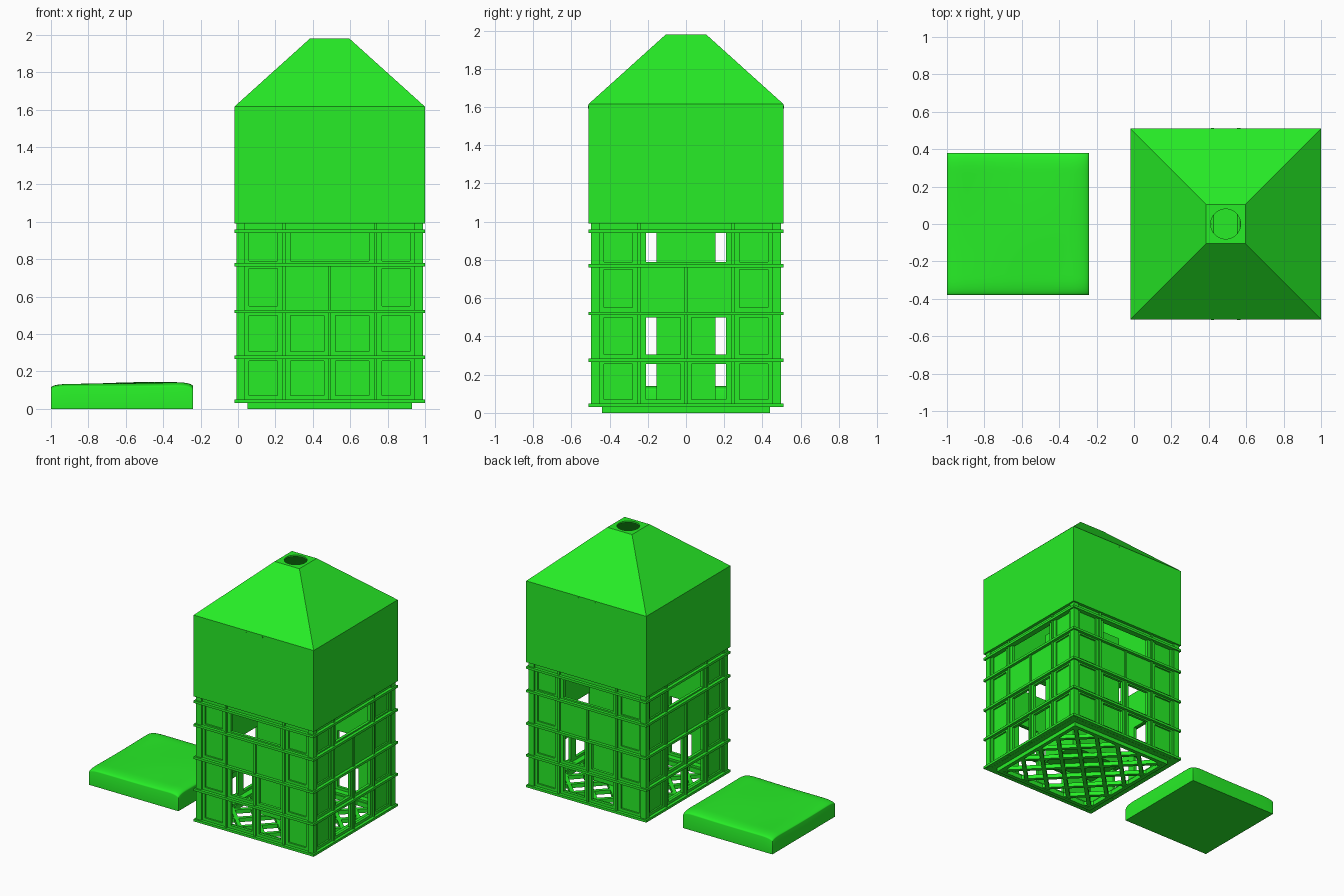
import bpy, bmesh, math
from mathutils import Matrix, Vector

if "Cube" in bpy.data.objects:
    bpy.data.objects.remove(bpy.data.objects["Cube"])

CX = 0.49  # centre of the crate in x
green = bpy.data.materials.new("green")
green.diffuse_color = (0.02, 0.85, 0.02, 1)
green.use_nodes = True
green.node_tree.nodes["Principled BSDF"].inputs["Base Color"].default_value = green.diffuse_color


def finish(name, bm):
    bmesh.ops.recalc_face_normals(bm, faces=bm.faces)
    me = bpy.data.meshes.new(name)
    bm.to_mesh(me)
    bm.free()
    ob = bpy.data.objects.new(name, me)
    bpy.context.collection.objects.link(ob)
    me.materials.append(green)
    return ob


def box(bm, lo, hi, turn=Matrix()):
    lo, hi = Vector(lo), Vector(hi)
    m = turn @ Matrix.Translation((lo + hi) / 2) @ Matrix.Diagonal((*(hi - lo), 1))
    bmesh.ops.create_cube(bm, size=1, matrix=m)


def place(angle):
    return Matrix.Translation((CX, 0, 0)) @ Matrix.Rotation(angle, 4, 'Z')


# Crate wall: local x runs along the wall, local -y faces outward
IN, BACK, PLATE, RIB, BAND = -0.465, -0.475, -0.487, -0.498, -0.51
ROWS = [(0.04, 0.275), (0.275, 0.52), (0.52, 0.77), (0.77, 0.95)]


def frame(bm, cell, hole, turn):
    u0, u1, z0, z1 = cell
    a0, a1, b0, b1 = hole
    for p0, p1, q0, q1 in ((u0, a0, z0, z1), (a1, u1, z0, z1),
                           (a0, a1, z0, b0), (a0, a1, b1, z1)):
        if p1 - p0 > 0.001 and q1 - q0 > 0.001:
            box(bm, (p0, PLATE, q0), (p1, IN, q1), turn)


def crate_wall(name, angle):
    t = place(angle)
    bm = bmesh.new()
    for r, (z0, z1) in enumerate(ROWS):
        b0, b1 = z0 + 0.03, z1 - 0.02
        if r == 3:
            b0, b1 = 0.79, 0.945
        for s in (-1, 1):
            # outer columns: recessed closed panels
            u0, u1 = sorted((s * 0.245, s * 0.465))
            a0, a1 = sorted((s * 0.28, s * 0.43))
            frame(bm, (u0, u1, z0, z1), (a0, a1, b0, b1), t)
            box(bm, (a0, BACK, b0), (a1, IN, b1), t)
            # lower inner columns: open windows
            if r < 2:
                u0, u1 = sorted((0, s * 0.245))
                a0, a1 = sorted((s * 0.03, s * 0.21))
                frame(bm, (u0, u1, z0, z1), (a0, a1, b0, b1), t)
    # solid band and handle opening
    box(bm, (-0.245, PLATE, 0.52), (0.245, IN, 0.77), t)
    frame(bm, (-0.245, 0.245, 0.77, 0.95), (-0.21, 0.21, 0.79, 0.945), t)
    box(bm, (-0.47, PLATE, 0.95), (0.47, IN, 1.0), t)
    # upright ribs
    for u in (-0.46, -0.245, 0.245, 0.46):
        box(bm, (u - 0.008, RIB, 0.03), (u + 0.008, IN, 1.0), t)
    box(bm, (-0.008, RIB, 0.03), (0.008, IN, 0.77), t)
    # horizontal ribs
    for z in (0.04, 0.275, 0.52, 0.77, 0.95, 1.0):
        box(bm, (-0.51, BAND, z - 0.009), (0.51, IN, z + 0.009), t)
    # corner post
    box(bm, (-0.498, -0.498, 0.03), (-0.46, -0.46, 1.0), t)
    finish(name, bm)


for i, side in enumerate(("front", "right", "back", "left")):
    crate_wall("crate_wall_" + side, i * math.pi / 2)

# Crate floor: rim plus diagonal lattice
bm = bmesh.new()
for i in range(4):
    t = place(i * math.pi / 2)
    box(bm, (-0.44, -0.44, 0), (0.44, -0.41, 0.035), t)
    box(bm, (-0.48, -0.48, 0.03), (0.48, -0.42, 0.05), t)
for s in (-1, 1):
    t = place(s * math.pi / 4)
    for k in range(-4, 5):
        d = k * 0.14
        h = 0.43 * math.sqrt(2) - abs(d) - 0.01
        box(bm, (-h, d - 0.014, 0.005), (h, d + 0.014, 0.035), t)
finish("crate_floor", bm)

# Block standing inside the crate
bm = bmesh.new()
box(bm, (0.27, -0.155, 0.036), (0.71, 0.155, 1.1))
finish("inner_block", bm)

# Hood: square rings closing onto a round vent
bm = bmesh.new()
N = 32


def ring(r, z, square=True):
    vs = []
    for i in range(N):
        c, s = math.cos(math.tau * i / N), math.sin(math.tau * i / N)
        k = r / max(abs(c), abs(s)) if square else r
        vs.append(bm.verts.new((CX + c * k, s * k, z)))
    return vs


rings = [ring(0.51, 1.0), ring(0.51, 1.615), ring(0.105, 1.98), ring(0.08, 1.98, False)]
for a, b in zip(rings, rings[1:]):
    for i in range(N):
        j = (i + 1) % N
        bm.faces.new((a[i], a[j], b[j], b[i]))
hood = finish("hood", bm)
sol = hood.modifiers.new("thickness", 'SOLIDIFY')
sol.thickness = 0.012
sol.offset = -1

# Hanging rods across the hood
bm = bmesh.new()
for x in (0.42, 0.56):
    m = Matrix.Translation((x, 0, 1.6)) @ Matrix.Rotation(math.pi / 2, 4, 'X')
    bmesh.ops.create_cone(bm, cap_ends=True, segments=12, radius1=0.009,
                          radius2=0.009, depth=1.024, matrix=m)
finish("hanging_rods", bm)

# Cushion: soft top, rounded shoulders, pinched corners
bm = bmesh.new()
G = 36
bmesh.ops.create_grid(bm, x_segments=G, y_segments=G, size=0.38,
                      matrix=Matrix.Translation((-0.62, 0, 0)))


def bulge(d):
    e = max(0, 1 - d / 0.09)
    return math.sqrt(max(0, 1 - e * e))


for v in bm.verts:
    # crowd the grid lines towards the edges
    p = [math.sin(c / 0.38 * math.pi / 2) for c in (v.co.x + 0.62, v.co.y)]
    x, y = p[0] * 0.38, p[1] * 0.38
    edge = bulge(0.38 - abs(x)) * 0.5 + bulge(0.38 - abs(y)) * 0.5
    wave = 0.004 * math.sin(7 * x + 1) * math.cos(6 * y) + 0.006 * x / 0.38
    v.co = (x - 0.62, y, 0.095 + 0.042 * edge + wave * edge)
rim = [e for e in bm.edges if e.is_boundary]
side = bmesh.ops.extrude_edge_only(bm, edges=rim)["geom"]
for v in (g for g in side if isinstance(g, bmesh.types.BMVert)):
    v.co.z = 0
bmesh.ops.holes_fill(bm, edges=[e for e in bm.edges if e.is_boundary], sides=0)
cushion = finish("cushion", bm)
bpy.context.view_layer.objects.active = cushion
cushion.select_set(True)
bpy.ops.object.shade_smooth_by_angle(angle=math.radians(35))
